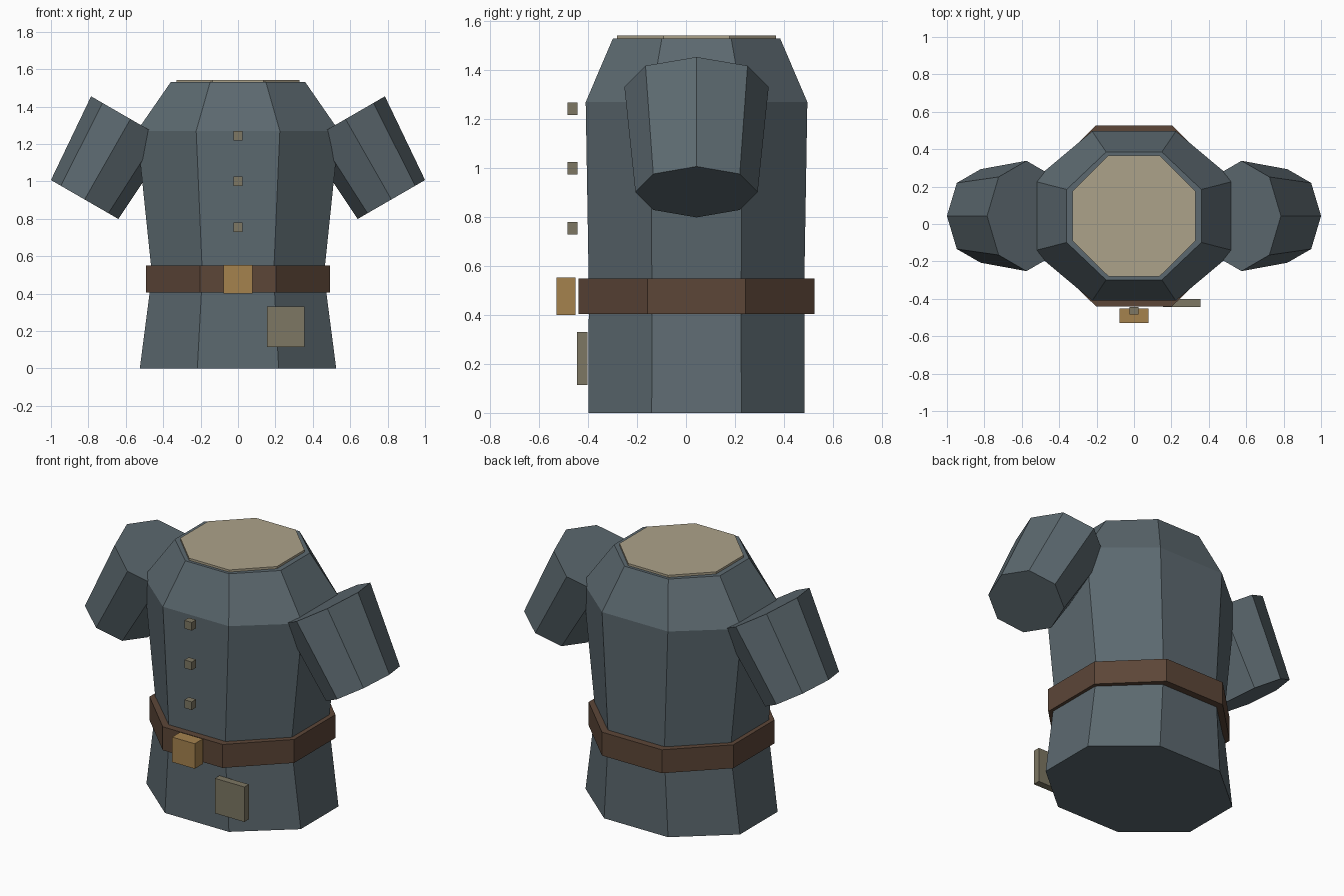
import bpy, bmesh, math
from mathutils import Vector

cube = bpy.data.objects.get("Cube")
if cube:
    bpy.data.objects.remove(cube, do_unlink=True)

CY = 0.043                      # body axis sits slightly behind the origin
FLAT = math.cos(math.pi / 8)    # flat-to-corner ratio of an octagon


def material(name, rgb):
    m = bpy.data.materials.new(name)
    m.use_nodes = True
    m.diffuse_color = (*rgb, 1)
    bsdf = next(n for n in m.node_tree.nodes if n.type == 'BSDF_PRINCIPLED')
    bsdf.inputs["Base Color"].default_value = (*rgb, 1)
    bsdf.inputs["Roughness"].default_value = 0.9
    return m


cloth = material("slate cloth", (0.107, 0.141, 0.160))
leather = material("brown leather", (0.107, 0.061, 0.039))
brass = material("brass", (0.376, 0.223, 0.076))
khaki = material("dull khaki", (0.205, 0.184, 0.125))
linen = material("pale linen", (0.413, 0.361, 0.254))


def finish(name, bm, mat):
    bmesh.ops.recalc_face_normals(bm, faces=bm.faces)
    mesh = bpy.data.meshes.new(name)
    bm.to_mesh(mesh)
    bm.free()
    mesh.materials.append(mat)
    ob = bpy.data.objects.new(name, mesh)
    bpy.context.scene.collection.objects.link(ob)
    return ob


def loft(name, rings, mat):
    """Skin closed rings of points and cap both ends."""
    bm = bmesh.new()
    loops = [[bm.verts.new(p) for p in ring] for ring in rings]
    for a, b in zip(loops, loops[1:]):
        for i in range(len(a)):
            j = (i + 1) % len(a)
            bm.faces.new((a[i], a[j], b[j], b[i]))
    bm.faces.new(loops[0])
    bm.faces.new(loops[-1])
    return finish(name, bm, mat)


def body_ring(half_x, half_y, z):
    """Octagon with flats facing front, back and sides."""
    angles = [(i + 0.5) * math.pi / 4 for i in range(8)]
    return [(half_x / FLAT * math.cos(a), CY + half_y / FLAT * math.sin(a), z)
            for a in angles]


def sleeve_ring(side, x, z, radius, half_y):
    """Tilted octagon with a corner pointing up and outward."""
    tilt = math.radians(30)
    out = Vector((side * math.cos(tilt), 0, math.sin(tilt)))
    centre = Vector((side * x, CY, z))
    return [centre + out * radius * math.cos(i * math.pi / 4)
            + Vector((0, half_y * math.sin(i * math.pi / 4), 0)) for i in range(8)]


def box(name, lo, hi, mat):
    bm = bmesh.new()
    bmesh.ops.create_cube(bm, size=1)
    for v in bm.verts:
        v.co = [(a + b) / 2 + c * (b - a) for a, b, c in zip(lo, hi, v.co)]
    return finish(name, bm, mat)


# Tunic body: hem, waist, chest, shoulder
loft("tunic_body", [body_ring(0.525, 0.442, 0), body_ring(0.46, 0.44, 0.5),
                    body_ring(0.54, 0.453, 1.27), body_ring(0.36, 0.342, 1.53)], cloth)

# Neck lining
loft("neck_lining", [body_ring(0.328, 0.324, 1.52), body_ring(0.328, 0.324, 1.543)], linen)

# Belt and buckle
loft("belt", [body_ring(0.492, 0.483, 0.405), body_ring(0.492, 0.483, 0.549)], leather)
box("belt_buckle", (-0.077, -0.53, 0.4), (0.077, -0.452, 0.554), brass)

# Short sleeves
for label, side in (("left", 1), ("right", -1)):
    loft(label + "_sleeve", [sleeve_ring(side, 0.575, 1.333, 0.243, 0.295),
                             sleeve_ring(side, 0.82, 0.903, 0.208, 0.25)], cloth)

# Buttons down the chest
for i, z in enumerate((0.755, 1.0, 1.243)):
    box(f"button_{i + 1}", (-0.025, -0.485, z - 0.025), (0.025, -0.443, z + 0.025), khaki)

# Hip pocket
box("hip_pocket", (0.155, -0.445, 0.115), (0.355, -0.402, 0.33), khaki)
